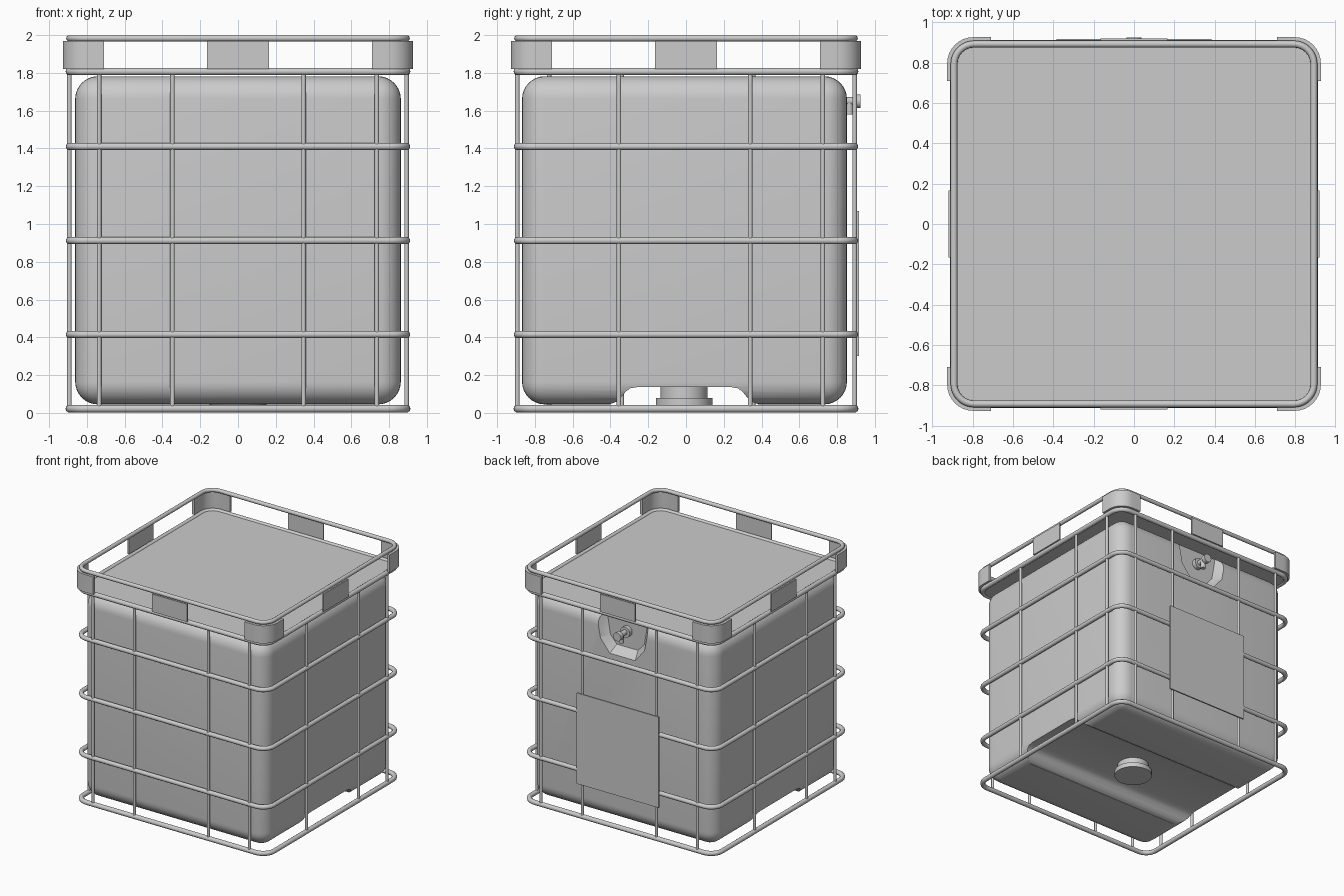
import bpy, bmesh, math
from mathutils import Vector, Matrix

if "Cube" in bpy.data.objects:
    bpy.data.objects.remove(bpy.data.objects["Cube"])

H = 0.893      # half width of the cage tube path


def add_object(name, bm, angle=35):
    bmesh.ops.recalc_face_normals(bm, faces=bm.faces[:])
    mesh = bpy.data.meshes.new(name)
    bm.to_mesh(mesh)
    bm.free()
    ob = bpy.data.objects.new(name, mesh)
    bpy.context.collection.objects.link(ob)
    smooth(ob, angle)
    return ob


def smooth(ob, angle=35):
    bpy.ops.object.select_all(action='DESELECT')
    ob.select_set(True)
    bpy.context.view_layer.objects.active = ob
    bpy.ops.object.shade_smooth_by_angle(angle=math.radians(angle))


def box(name, lo, hi, bevel=0, segments=1):
    bm = bmesh.new()
    bmesh.ops.create_cube(bm, size=1)
    for v in bm.verts:
        v.co = Vector([a + (b - a) * (c + 0.5) for a, b, c in zip(lo, hi, v.co)])
    if bevel:
        bmesh.ops.bevel(bm, geom=bm.edges[:], offset=bevel, segments=segments,
                        profile=0.5, affect='EDGES')
    return add_object(name, bm)


def rod(name, p, q, r, r2=None, sides=24):
    p, q = Vector(p), Vector(q)
    bm = bmesh.new()
    rot = (q - p).to_track_quat('Z', 'Y').to_matrix().to_4x4()
    bmesh.ops.create_cone(bm, cap_ends=True, segments=sides, radius1=r,
                          radius2=r if r2 is None else r2, depth=(q - p).length,
                          matrix=Matrix.Translation((p + q) / 2) @ rot)
    return add_object(name, bm)


def prism(name, bottom, top):
    """Solid between two matching outlines."""
    bm = bmesh.new()
    a = [bm.verts.new(p) for p in bottom]
    b = [bm.verts.new(p) for p in top]
    bm.faces.new(a)
    bm.faces.new(b[::-1])
    n = len(a)
    for i in range(n):
        bm.faces.new((a[i], a[(i + 1) % n], b[(i + 1) % n], b[i]))
    return add_object(name, bm)


def corner_arc(h, r, steps=8):
    """Arc of the +x +y corner of a rounded square."""
    c = h - r
    return [(c + r * math.cos(t), c + r * math.sin(t))
            for t in (math.pi / 2 * i / steps for i in range(steps + 1))]


def turn(p, k):
    for _ in range(k):
        p = (-p[1], p[0])
    return p


def rounded_square(h, r):
    return [turn(p, k) for k in range(4) for p in corner_arc(h, r)]


def ring(name, z, tube):
    cu = bpy.data.curves.new(name, 'CURVE')
    cu.dimensions = '3D'
    cu.bevel_depth = tube
    cu.bevel_resolution = 3
    pts = rounded_square(H, 0.1)
    sp = cu.splines.new('POLY')
    sp.points.add(len(pts) - 1)
    for s, p in zip(sp.points, pts):
        s.co = (*p, z, 1)
    sp.use_cyclic_u = True
    ob = bpy.data.objects.new(name, cu)
    bpy.context.collection.objects.link(ob)
    bpy.ops.object.select_all(action='DESELECT')
    ob.select_set(True)
    bpy.context.view_layer.objects.active = ob
    bpy.ops.object.convert(target='MESH')
    smooth(bpy.context.view_layer.objects.active, 60)


def cut(ob, cutter):
    m = ob.modifiers.new('cut', 'BOOLEAN')
    m.operation = 'DIFFERENCE'
    m.solver = 'EXACT'
    m.object = cutter
    bpy.ops.object.select_all(action='DESELECT')
    ob.select_set(True)
    bpy.context.view_layer.objects.active = ob
    bpy.ops.object.modifier_apply(modifier=m.name)
    bpy.data.objects.remove(cutter)
    smooth(ob, 35)


# Tank body with a channel underneath and a pocket for the tap
tank = box('tank', (-0.862, -0.868, 0.045), (0.862, 0.852, 1.782), 0.12, 8)
channel = [(-0.42, 0.0), (-0.40, 0.047), (-0.37, 0.058), (-0.345, 0.08), (-0.32, 0.112),
           (-0.295, 0.13), (-0.25, 0.138), (0.23, 0.138), (0.275, 0.13), (0.30, 0.112),
           (0.325, 0.08), (0.35, 0.058), (0.38, 0.047), (0.40, 0.0)]
cut(tank, prism('channel_cutter', [(-1, y, z) for y, z in channel],
                [(1, y, z) for y, z in channel]))
outer = [(-0.26, 1.82), (-0.21, 1.56), (-0.12, 1.45), (0.12, 1.45), (0.21, 1.56), (0.26, 1.82)]
inner = [(-0.20, 1.82), (-0.16, 1.58), (-0.10, 1.51), (0.10, 1.51), (0.16, 1.58), (0.20, 1.82)]
cut(tank, prism('pocket_cutter', [(x, 0.856, z) for x, z in outer],
                [(x, 0.785, z) for x, z in inner]))

# Drain neck and cap in the channel
rod('drain_neck', (0, -0.01, 0.07), (0, -0.01, 0.15), 0.125, sides=40)
rod('drain_cap', (0, -0.01, 0.04), (0, -0.01, 0.08), 0.15, sides=40)

# Tap at the back
rod('tap_stem', (0, 0.77, 1.65), (0, 0.89, 1.65), 0.022)
rod('tap_knob', (0, 0.89, 1.65), (0, 0.925, 1.65), 0.036)
rod('tap_collar', (0, 0.78, 1.65), (0, 0.82, 1.65), 0.045)
rod('tap_spout', (0, 0.865, 1.65), (0, 0.865, 1.58), 0.02)

# Flat lid inside the upper ring
sq = rounded_square(0.885, 0.09)
prism('lid', [(*p, 1.795) for p in sq], [(*p, 1.815) for p in sq])

# Cage rings
for i, (z, tube) in enumerate([(0.022, 0.02), (0.415, 0.019), (0.912, 0.019),
                               (1.41, 0.019), (1.807, 0.02), (1.983, 0.017)]):
    ring(f'cage_ring_{i}', z, tube)

# Cage uprights: four on front and back, three on each side
for s in (-1, 1):
    for i, x in enumerate((-0.735, -0.347, 0.347, 0.735)):
        rod(f'upright_y{s}_{i}', (x, s * H, 0.03), (x, s * H, 1.8), 0.012, sides=12)
    for i, y in enumerate((-0.355, 0.34, 0.725)):
        rod(f'upright_x{s}_{i}', (s * H, s * y, 0.03), (s * H, s * y, 1.8), 0.012, sides=12)

# Corner guards and middle plates between the two top rings
for k in range(4):
    out = [(0.927, 0.71)] + corner_arc(0.927, 0.13) + [(0.71, 0.927)]
    ins = [(0.905, 0.71)] + corner_arc(0.905, 0.108) + [(0.71, 0.905)]
    strip = [turn(p, k) for p in out + ins[::-1]]
    prism(f'corner_guard_{k}', [(*p, 1.82) for p in strip], [(*p, 1.97) for p in strip])
    mid = [turn(p, k) for p in ((0.908, -0.165), (0.92, -0.165), (0.92, 0.165), (0.908, 0.165))]
    prism(f'middle_plate_{k}', [(*p, 1.82) for p in mid], [(*p, 1.97) for p in mid])

# Sign plate on the back
box('back_plate', (-0.385, 0.905, 0.30), (0.385, 0.917, 1.07))
